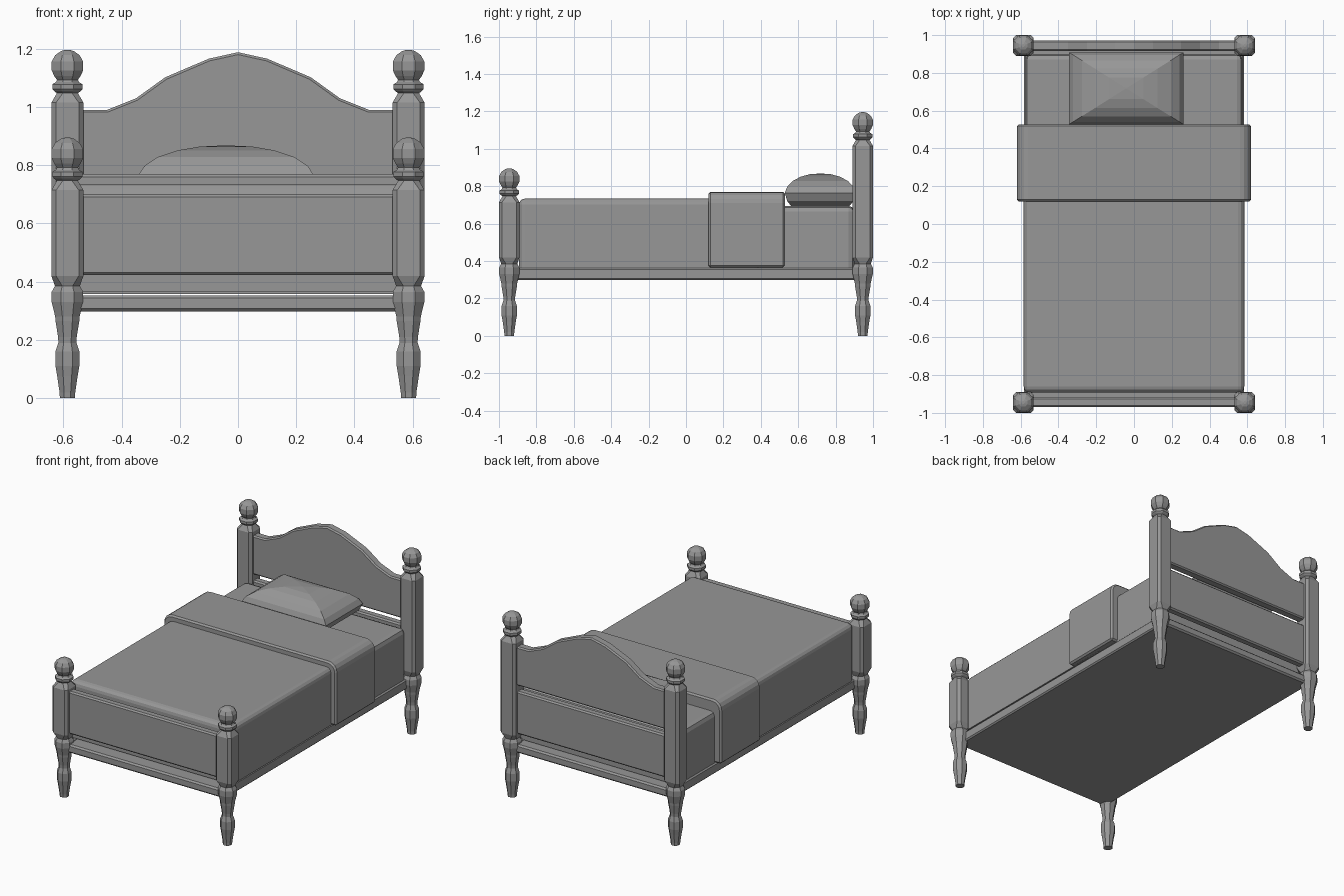
import bpy, bmesh, math

if "Cube" in bpy.data.objects:
    bpy.data.objects.remove(bpy.data.objects["Cube"])

# dark grey finish shared by all parts
GREY = bpy.data.materials.new("dark_grey")
GREY.diffuse_color = (.31, .31, .31, 1)
GREY.use_nodes = True
GREY.node_tree.nodes["Principled BSDF"].inputs["Base Color"].default_value = GREY.diffuse_color


def finish(name, bm):
    bmesh.ops.recalc_face_normals(bm, faces=bm.faces)
    me = bpy.data.meshes.new(name)
    bm.to_mesh(me)
    bm.free()
    me.materials.append(GREY)
    ob = bpy.data.objects.new(name, me)
    bpy.context.collection.objects.link(ob)
    return ob


def add_bevel(ob, width, segments=1):
    mod = ob.modifiers.new("bevel", 'BEVEL')
    mod.width, mod.segments = width, segments
    mod.limit_method, mod.angle_limit = 'ANGLE', math.radians(50)


def box(name, x, y, z, bevel, segments=2, bevel_bottom=True):
    """Box from (min, max) pairs; the bottom edges can stay sharp."""
    bm = bmesh.new()
    bmesh.ops.create_cube(bm, size=1)
    for v in bm.verts:
        v.co = [a + (b - a) * (c + .5) for (a, b), c in zip((x, y, z), v.co)]
    edges = [e for e in bm.edges
             if bevel_bottom or max(v.co.z for v in e.verts) > z[0] + 1e-4]
    bmesh.ops.bevel(bm, geom=edges, offset=bevel, segments=segments,
                    profile=.5, affect='EDGES')
    return finish(name, bm)


def prism(name, outline, y0, y1, bevel):
    """Extrude an x-z outline along y."""
    bm = bmesh.new()
    face = bm.faces.new([bm.verts.new((x, y0, z)) for x, z in outline])
    ext = bmesh.ops.extrude_face_region(bm, geom=[face])
    verts = [g for g in ext['geom'] if isinstance(g, bmesh.types.BMVert)]
    bmesh.ops.translate(bm, verts=verts, vec=(0, y1 - y0, 0))
    if not any(f.calc_center_median().y < y0 + 1e-4 for f in bm.faces):
        bm.faces.new([v for v in bm.verts if v.co.y < y0 + 1e-4])
    ob = finish(name, bm)
    add_bevel(ob, bevel)
    return ob


def loft(name, rings):
    """Skin a stack of closed rings and cap both ends."""
    bm = bmesh.new()
    loops = [[bm.verts.new(p) for p in ring] for ring in rings]
    n = len(loops[0])
    for a, b in zip(loops, loops[1:]):
        for i in range(n):
            j = (i + 1) % n
            bm.faces.new((a[i], a[j], b[j], b[i]))
    bm.faces.new(loops[0])
    bm.faces.new(loops[-1])
    return finish(name, bm)


def octagon(cx, cy, z, r, cut):
    k = r - cut
    return [(cx + a, cy + b, z) for a, b in
            ((r, -k), (r, k), (k, r), (-k, r), (-r, k), (-r, -k), (-k, -r), (k, -r))]


# turned posts: (height, half width) of leg, then of the finial relative to post top
LEG = [(0, .026), (.02, .027), (.075, .035), (.11, .041), (.16, .041), (.19, .031),
       (.21, .032), (.265, .041), (.28, .042), (.33, .054), (.365, .054), (.385, .043)]
FINIAL = [(-.148, .037), (-.141, .046), (-.134, .052), (-.118, .052), (-.111, .04),
          (-.103, .036), (-.09, .045), (-.07, .054), (-.04, .054), (-.018, .042),
          (-.004, .022), (0, .008)]


def post(name, cx, cy, top):
    rings = [octagon(cx, cy, z, r, r * .586) for z, r in LEG]
    rings += [octagon(cx, cy, z, r, c) for z, r, c in
              ((.42, .055, .016), (top - .181, .055, .016), (top - .15, .037, .02))]
    rings += [octagon(cx, cy, top + z, r, r * .586) for z, r in FINIAL]
    return loft(name, rings)


for side, sx in (("left", -1), ("right", 1)):
    post("foot_post_" + side, sx * .586, -.945, .895)
    post("head_post_" + side, sx * .586, .945, 1.196)
    # long rail of the frame
    box("side_rail_" + side, sorted((sx * .54, sx * .583)), (-.93, .93), (.298, .364), .008, 1)

# arched headboard panel
half = [(.45, .99), (.35, 1.03), (.25, 1.102), (.1, 1.166)]
arch = [(.56, .738), (.56, .99)] + half + [(0, 1.188)]
arch += [(-x, z) for x, z in reversed(half)] + [(-.56, .99), (-.56, .738)]
prism("headboard", arch, .915, .972, .008)

# straight lower panels at both ends
box("head_lower_panel", (-.56, .56), (.917, .969), (.422, .699), .009, 1)
box("footboard", (-.56, .56), (-.969, -.917), (.422, .699), .009, 1)

# base frame and mattress
box("bed_frame", (-.575, .575), (-.968, .968), (.298, .353), .01, 1)
box("mattress", (-.575, .575), (-.882, .9), (.358, .695), .03, 2, False)

# blanket
box("blanket", (-.584, .584), (-.893, .4), (.364, .734), .033, 3, False)

# folded blanket top with rounded shoulders
R = .06
shoulder = [(.62 - R + R * math.cos(t * math.pi / 8), .77 - R + R * math.sin(t * math.pi / 8))
            for t in range(5)]
fold = [(.62, .365)] + shoulder + [(-x, z) for x, z in reversed(shoulder)] + [(-.62, .365)]
prism("blanket_fold", fold, .12, .528, .01)

# pinched pillow: shrinking rectangles (scale, height)
rings = [[(-.041 + sx * .302 * s, .718 + sy * .19 * s, z)
          for sx, sy in ((1, -1), (1, 1), (-1, 1), (-1, -1))]
         for s, z in ((.82, .694), (.93, .72), (1, .765), (.93, .797), (.78, .828),
                      (.55, .851), (.3, .864), (.02, .868))]
loft("pillow", rings)
